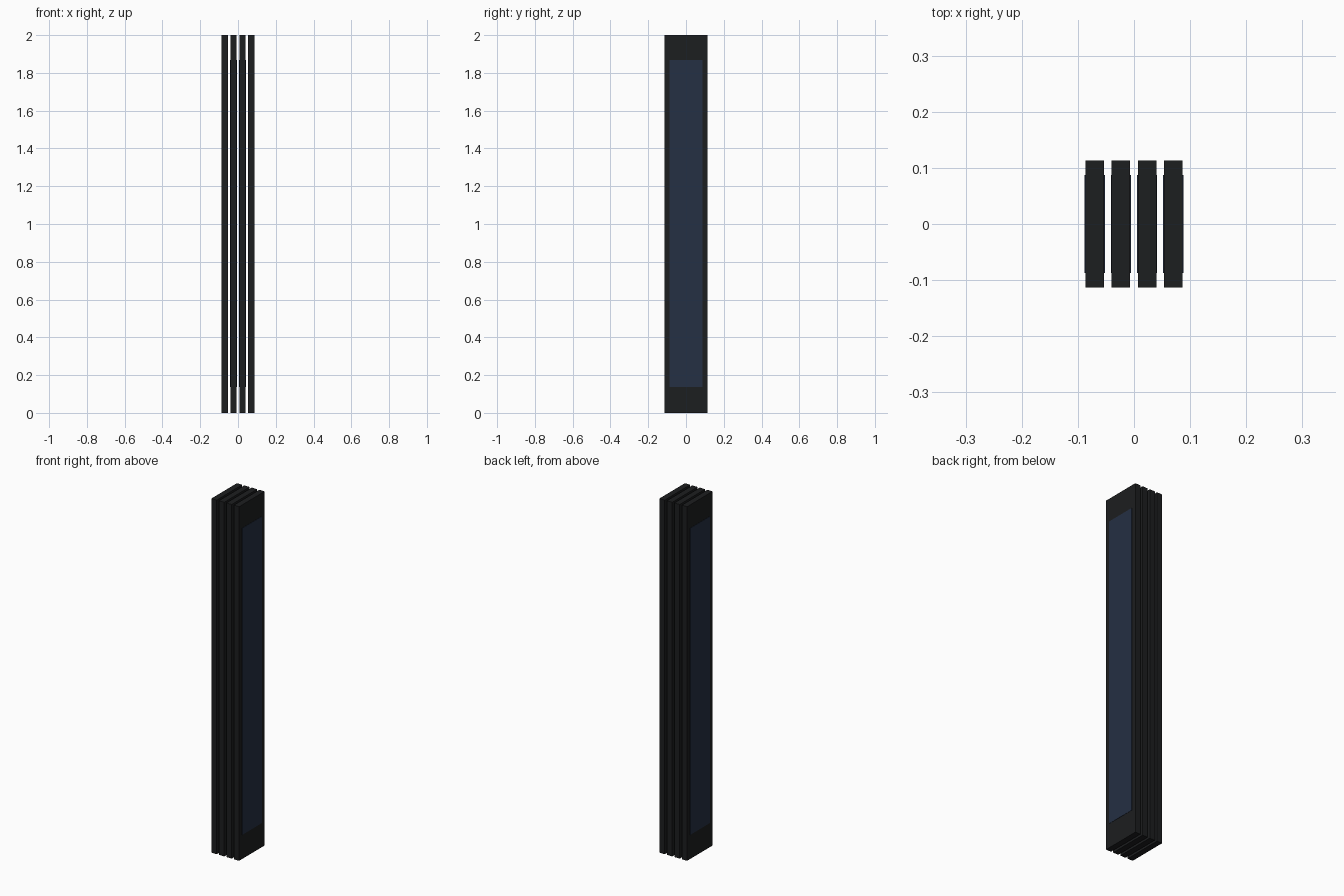
import bpy

if "Cube" in bpy.data.objects:
    bpy.data.objects.remove(bpy.data.objects["Cube"])

COUNT, PITCH = 4, 0.0467
THICK, DEPTH, HEIGHT = 0.033, 0.227, 2.0
PANEL_D, PANEL_H, RAISE = 0.174, 1.732, 0.0015


def material(name, color):
    m = bpy.data.materials.new(name)
    m.diffuse_color = color
    m.use_nodes = True
    m.node_tree.nodes["Principled BSDF"].inputs["Base Color"].default_value = m.diffuse_color
    return m


black = material("black_frame", (0.012, 0.013, 0.014, 1))
blue = material("dark_glass", (0.018, 0.029, 0.056, 1))


def box(name, center, size, mat):
    bpy.ops.mesh.primitive_cube_add(size=1, location=center)
    o = bpy.context.object
    o.name = name
    o.scale = size
    bpy.ops.object.transform_apply(location=False, rotation=False, scale=True)
    o.data.materials.append(mat)
    return o


for i in range(COUNT):
    x = (i - (COUNT - 1) / 2) * PITCH
    # upright slab
    box(f"slab_{i + 1}", (x, 0, HEIGHT / 2), (THICK, DEPTH, HEIGHT), black)
    # thin raised glass panel on each broad face
    for side, s in (("left", -1), ("right", 1)):
        px = x + s * (THICK / 2 + RAISE / 2 - 0.0005)
        panel = box(f"panel_{i + 1}_{side}", (px, 0, 1.003),
                    (RAISE + 0.001, PANEL_D, PANEL_H), blue)
